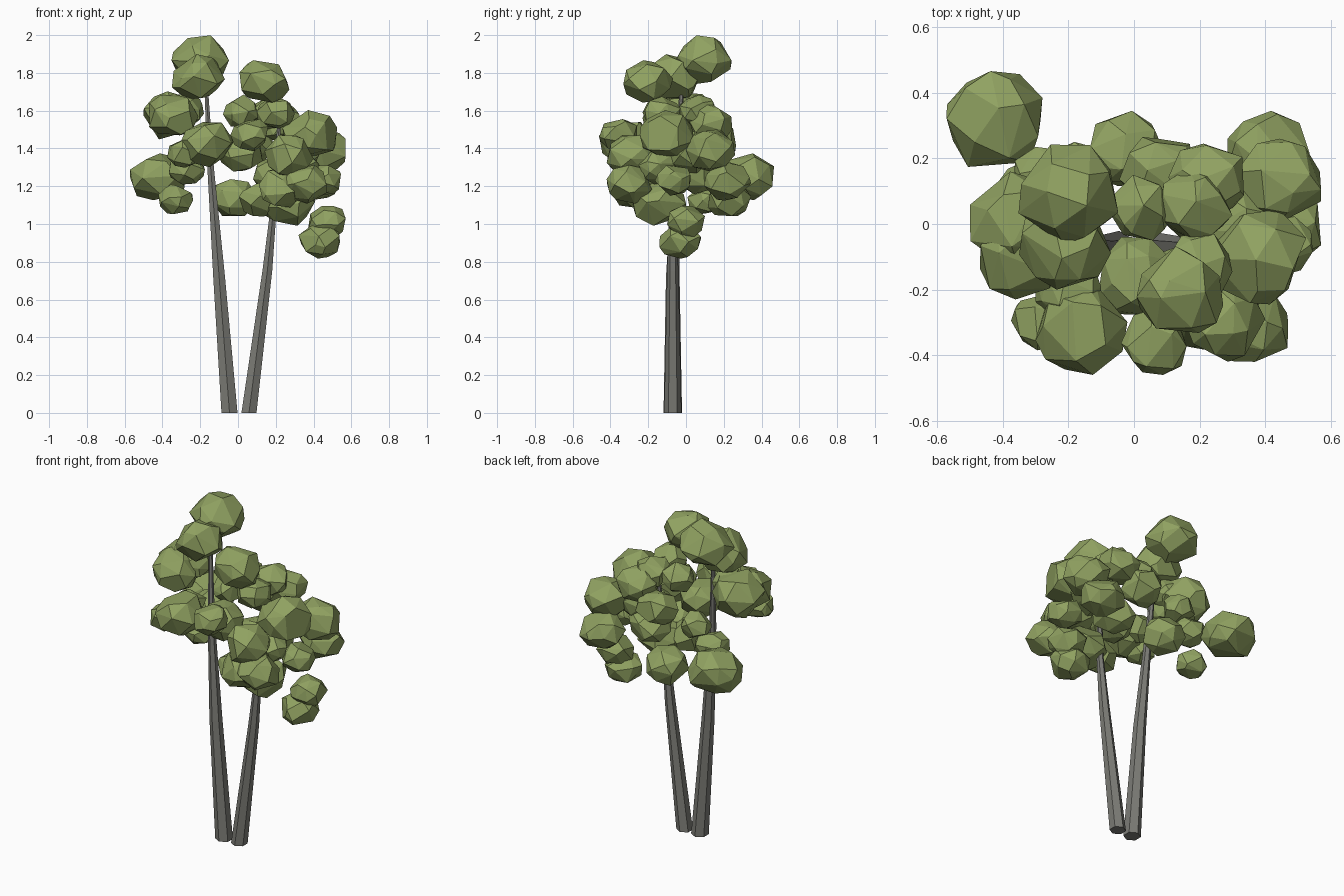
import bpy, bmesh, math, random
from mathutils import Vector

cube = bpy.data.objects.get("Cube")
if cube:
    bpy.data.objects.remove(cube, do_unlink=True)


def make_material(name, colour):
    mat = bpy.data.materials.new(name)
    mat.use_nodes = True
    mat.diffuse_color = (*colour, 1)
    mat.node_tree.nodes["Principled BSDF"].inputs["Base Color"].default_value = (*colour, 1)
    return mat


leaf_green = make_material("leaf_green", (0.28, 0.36, 0.12))
bark_grey = make_material("bark_grey", (0.2, 0.2, 0.18))


def add_object(name, bm, material):
    bmesh.ops.recalc_face_normals(bm, faces=bm.faces[:])
    mesh = bpy.data.meshes.new(name)
    bm.to_mesh(mesh)
    bm.free()
    mesh.materials.append(material)
    obj = bpy.data.objects.new(name, mesh)
    bpy.context.collection.objects.link(obj)
    return obj


def make_trunk(name, path, sides=6):
    """Tapered, bent faceted tube through (x, y, z, radius) stations."""
    bm = bmesh.new()
    rings = []
    for x, y, z, r in path:
        angles = [math.tau * (i + 0.5) / sides for i in range(sides)]
        rings.append([bm.verts.new((x + r * math.cos(a), y + r * math.sin(a), z))
                      for a in angles])
    for low, high in zip(rings, rings[1:]):
        for i in range(sides):
            j = (i + 1) % sides
            bm.faces.new((low[i], low[j], high[j], high[i]))
    bm.faces.new(rings[0])
    bm.faces.new(rings[-1])
    return add_object(name, bm, bark_grey)


def make_clump(name, x, y, z, radius, rng, flatten=0.85, count=22):
    """Irregular faceted boulder of leaves, fitted to an exact size."""
    golden = math.pi * (3 - math.sqrt(5))
    spin = rng.uniform(0, math.tau)
    points = []
    for i in range(count):
        h = 1 - 2 * (i + 0.5) / count
        ring = math.sqrt(1 - h * h)
        p = Vector((ring * math.cos(golden * i + spin), ring * math.sin(golden * i + spin), h))
        p += Vector([rng.uniform(-0.26, 0.26) for _ in range(3)])
        points.append(p.normalized() * rng.uniform(0.93, 1.07))
    # Fit the points to the wanted bounding box
    centre = Vector((x, y, z))
    half = (radius, radius, radius * flatten)
    for axis in range(3):
        low = min(p[axis] for p in points)
        high = max(p[axis] for p in points)
        for p in points:
            p[axis] = ((p[axis] - low) / (high - low) * 2 - 1) * half[axis] + centre[axis]
    bm = bmesh.new()
    for p in points:
        bm.verts.new(p)
    hull = bmesh.ops.convex_hull(bm, input=bm.verts[:])
    loose = set(hull["geom_interior"]) | set(hull["geom_unused"])
    bmesh.ops.delete(bm, geom=[v for v in loose if isinstance(v, bmesh.types.BMVert)],
                     context='VERTS')
    bmesh.ops.dissolve_limit(bm, angle_limit=math.radians(8), verts=bm.verts[:],
                             edges=bm.edges[:])
    return add_object(name, bm, leaf_green)


def make_foliage(name, clumps, seed):
    rng = random.Random(seed)
    for i, clump in enumerate(clumps, 1):
        make_clump(f"{name}_{i}", *clump, rng)


# Two slender trunks leaning apart
make_trunk("right_trunk", [(-.045, -.07, 0, .049), (-.1, -.07, .72, .036),
                           (-.145, -.05, 1.3, .02), (-.17, -.02, 1.75, .01)])
make_trunk("left_trunk", [(.058, -.07, 0, .046), (.155, -.07, .75, .03),
                          (.185, -.07, 1.05, .02), (.22, -.04, 1.55, .01)])

# Top of the taller tree
make_foliage("right_crown", [
    (-.2, .09, 1.87, .152), (-.21, -.06, 1.78, .14), (-.35, .01, 1.575, .15),
    (-.34, -.1, 1.58, .13), (-.28, -.03, 1.6, .1)], 1)

# Lower branches of the taller tree
make_foliage("right_front_leaves", [
    (-.16, -.32, 1.42, .14), (-.29, -.3, 1.37, .085), (-.2, -.2, 1.43, .1),
    (.01, -.16, 1.38, .12)], 2)
make_foliage("right_back_leaves", [
    (-.425, .32, 1.25, .146), (-.33, .1, 1.13, .092), (-.27, .14, 1.29, .095),
    (-.18, .16, 1.4, .09)], 3)

# Top of the shorter tree
make_foliage("left_crown", [
    (.14, -.2, 1.755, .132), (.02, .05, 1.6, .1), (.19, .06, 1.59, .11),
    (.2, -.13, 1.59, .1), (.22, .13, 1.54, .115), (.07, .15, 1.43, .115),
    (.06, -.36, 1.47, .1)], 4)

# Outer branches of the shorter tree
make_foliage("left_outer_leaves", [
    (.38, -.1, 1.48, .145), (.44, .13, 1.39, .13), (.41, .22, 1.23, .125),
    (.45, -.07, 1.23, .095), (.3, .02, 1.38, .13), (.47, 0, 1.01, .1),
    (.43, -.03, .91, .11)], 5)

# Lower branches of the shorter tree
make_foliage("left_lower_leaves", [
    (.27, -.29, 1.36, .13), (.35, -.3, 1.21, .12), (.27, -.14, 1.11, .14),
    (.23, -.27, 1.19, .12), (.11, -.18, 1.13, .105), (.32, -.14, 1.3, .11),
    (-.02, .23, 1.14, .115), (.2, .05, 1.26, .12)], 6)
